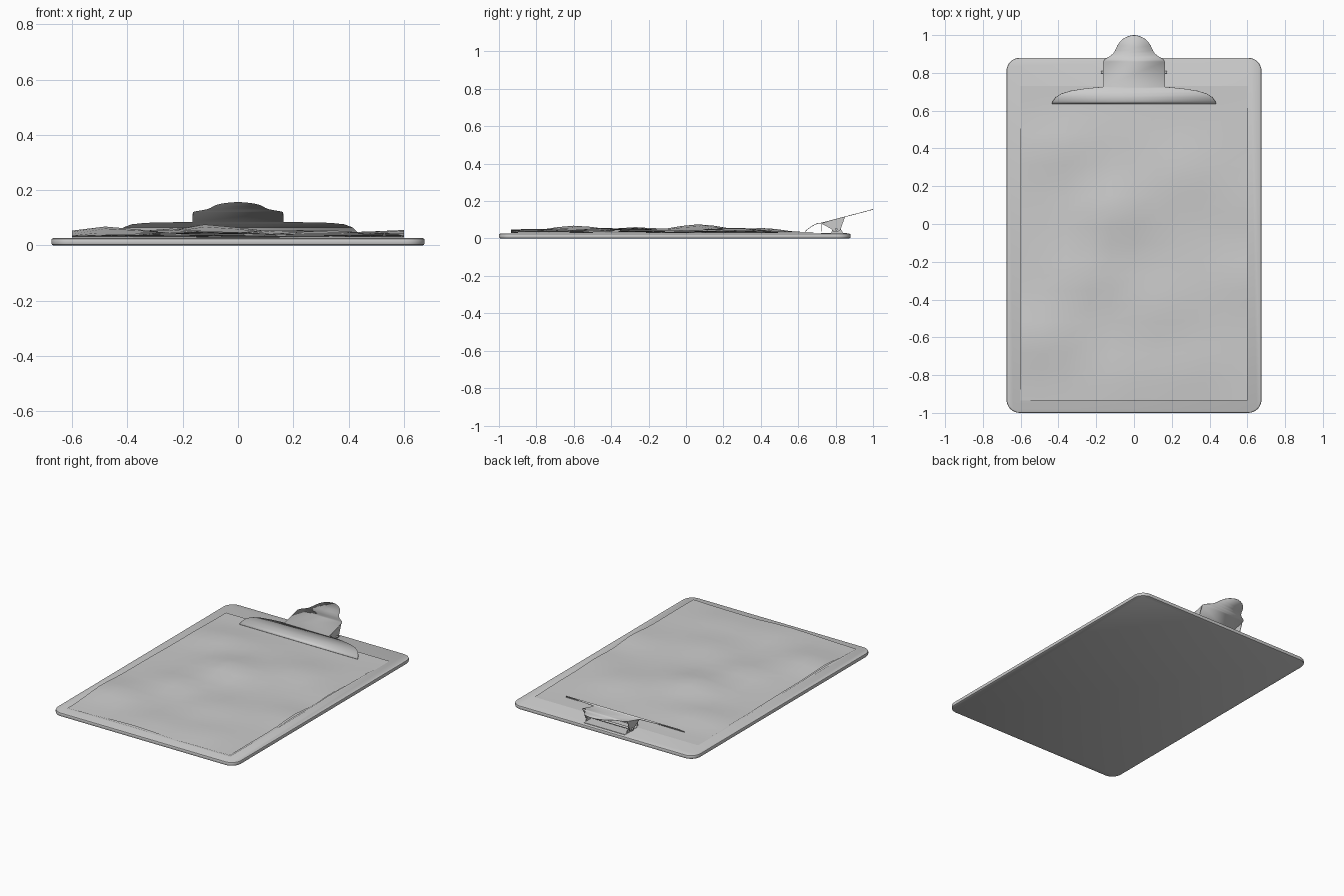
import bpy, bmesh, math
from mathutils import Vector

if "Cube" in bpy.data.objects:
    bpy.data.objects.remove(bpy.data.objects["Cube"])


def make(name, verts, faces, smooth=True, thick=0):
    me = bpy.data.meshes.new(name)
    me.from_pydata(verts, [], faces)
    me.update()
    ob = bpy.data.objects.new(name, me)
    bpy.context.collection.objects.link(ob)
    if thick:
        m = ob.modifiers.new("thickness", 'SOLIDIFY')
        m.thickness = thick
        m.offset = 0
    if smooth:
        bpy.ops.object.select_all(action='DESELECT')
        ob.select_set(True)
        bpy.context.view_layer.objects.active = ob
        bpy.ops.object.shade_smooth_by_angle(angle=math.radians(35))
    return ob


def rounded_loop(hx, y0, y1, r, z, n=8):
    pts = []
    for cx, cy, a in ((hx - r, y1 - r, 0), (-hx + r, y1 - r, 90),
                      (-hx + r, y0 + r, 180), (hx - r, y0 + r, 270)):
        for i in range(n + 1):
            t = math.radians(a + 90 * i / n)
            pts.append((cx + r * math.cos(t), cy + r * math.sin(t), z))
    return pts


def loft(name, loops):
    n = len(loops[0])
    faces = [tuple(range(n - 1, -1, -1))]
    for k in range(len(loops) - 1):
        for i in range(n):
            j = (i + 1) % n
            faces.append((k * n + i, k * n + j, (k + 1) * n + j, (k + 1) * n + i))
    faces.append(tuple(range((len(loops) - 1) * n, len(loops) * n)))
    return make(name, [p for l in loops for p in l], faces)


# Board with rounded corners and softened rim
board = []
for inset, z in ((0.008, 0), (0.002, 0.003), (0, 0.008),
                 (0, 0.019), (0.002, 0.024), (0.008, 0.027)):
    board.append(rounded_loop(0.675 - inset, -1 + inset, 0.88 - inset, 0.07 - inset, z))
loft("board", board)

# Stack of loosely rippled paper sheets: bumps are (x, y, height, radius)
BUMPS = ((-0.12, 0.06, 0.038, 0.17), (-0.48, -0.60, 0.026, 0.16),
         (-0.24, -0.27, 0.026, 0.15), (0.12, -0.44, 0.020, 0.18),
         (0.60, -0.27, 0.020, 0.15), (0.30, 0.28, 0.022, 0.17),
         (-0.40, 0.40, 0.022, 0.15), (0.28, -0.77, 0.016, 0.14),
         (-0.05, -0.80, 0.014, 0.15), (0.58, 0.10, 0.014, 0.16))


def sheet(name, base, scale, phase):
    nx, ny = 10, 20
    verts, faces = [], []
    for j in range(ny + 1):
        y = -0.935 + 1.665 * j / ny
        held = min(1, max(0, (0.66 - y) / 0.2))     # flat under the clip
        for i in range(nx + 1):
            x = -0.6 + 1.2 * i / nx
            h = sum(a * math.exp(-((x - bx) ** 2 + (y - by) ** 2) / r ** 2)
                    for bx, by, a, r in BUMPS)
            h += 0.005 * (1 + math.sin(7 * x + 4 * y + phase))
            verts.append((x, y, base + scale * h * held))
    for j in range(ny):
        for i in range(nx):
            a = j * (nx + 1) + i
            faces.append((a, a + 1, a + nx + 2, a + nx + 1))
    make(name, verts, faces)


sheet("bottom_sheet", 0.029, 0.12, 0)
sheet("middle_sheet", 0.031, 0.5, 1.5)
sheet("top_sheet", 0.033, 1.0, 0.5)

# Clip: one bent metal sheet, rows of (y, half width)
ROWS = ((0.635, 0.435), (0.65, 0.43), (0.67, 0.415), (0.69, 0.385), (0.705, 0.335),
        (0.717, 0.26), (0.726, 0.165), (0.86, 0.163), (0.872, 0.155), (0.885, 0.133),
        (0.90, 0.112), (0.92, 0.099), (0.945, 0.088), (0.965, 0.075),
        (0.982, 0.055), (0.994, 0.03), (0.999, 0.008))


def clip_z(y):
    if y < 0.72:
        t = (y - 0.635) / 0.085
        return 0.036 + 0.046 * math.sin(t * math.pi / 2)
    return 0.082 + (y - 0.72) * 0.262


verts = [(s * w, y, clip_z(y)) for y, w in ROWS for s in (-1, 1)]
faces = [(2 * i, 2 * i + 1, 2 * i + 3, 2 * i + 2) for i in range(len(ROWS) - 1)]
make("clip_lever", verts, faces, thick=0.003)

# Folded side flaps of the clip, tapering to the pivot
for side, s in (("left", -1), ("right", 1)):
    x = s * 0.163
    make(side + "_clip_flap",
         [(x, 0.72, 0.082), (x, 0.85, 0.115), (x, 0.825, 0.045), (x, 0.81, 0.036),
          (x, 0.79, 0.036), (x, 0.775, 0.052)],
         [(0, 1, 2, 3, 4, 5)], smooth=False, thick=0.003)
    # Upright lug of the base bracket
    x = s * 0.15
    make(side + "_bracket_lug",
         [(x, 0.775, 0.028), (x, 0.84, 0.028), (x, 0.82, 0.065), (x, 0.79, 0.065)],
         [(0, 1, 2, 3)], smooth=False, thick=0.004)

# Base bracket: flat plate on the board with a front paper stop
make("bracket_plate",
     [(-0.15, 0.722, 0.029), (0.15, 0.722, 0.029), (0.15, 0.86, 0.029), (-0.15, 0.86, 0.029),
      (-0.15, 0.722, 0.078), (0.15, 0.722, 0.078)],
     [(0, 1, 2, 3), (0, 4, 5, 1)], smooth=False, thick=0.003)

# Pivot rod
bpy.ops.mesh.primitive_cylinder_add(vertices=12, radius=0.007, depth=0.35,
                                    location=(0, 0.803, 0.05), rotation=(0, math.pi / 2, 0))
bpy.context.object.name = "pivot_rod"
bpy.ops.object.shade_smooth_by_angle(angle=math.radians(35))
